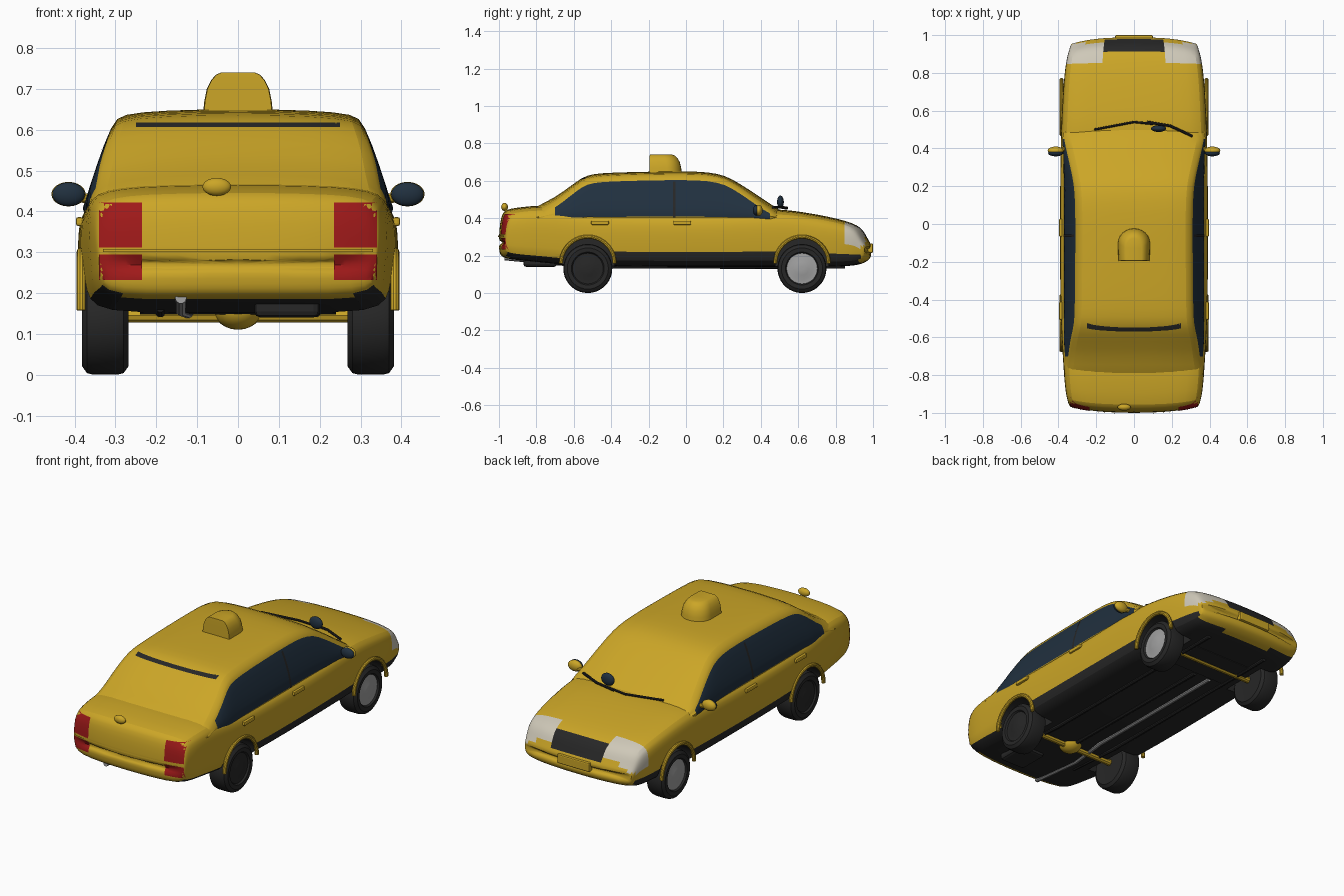
import bpy, bmesh, math
from mathutils import Vector
from mathutils.bvhtree import BVHTree

if "Cube" in bpy.data.objects:
    bpy.data.objects.remove(bpy.data.objects["Cube"])

def material(name, col):
    m = bpy.data.materials.new(name)
    m.diffuse_color = (*col, 1)
    m.use_nodes = True
    m.node_tree.nodes["Principled BSDF"].inputs["Base Color"].default_value = m.diffuse_color
    return m

YELLOW = material("yellow_paint", (0.60, 0.38, 0.02))
BLACK = material("black_trim", (0.02, 0.02, 0.02))
GLASS = material("dark_glass", (0.015, 0.03, 0.05))
RED = material("red_lens", (0.35, 0.01, 0.01))
WHITE = material("lamp_lens", (0.62, 0.58, 0.48))
GREY = material("hub_grey", (0.35, 0.35, 0.35))

def activate(ob):
    bpy.ops.object.select_all(action='DESELECT')
    ob.select_set(True)
    bpy.context.view_layer.objects.active = ob

def make(name, verts, faces, mats, pick=None, angle=35):
    me = bpy.data.meshes.new(name)
    me.from_pydata(verts, [], faces)
    for m in mats:
        me.materials.append(m)
    if pick:
        for p in me.polygons:
            p.material_index = pick(p.center)
    bm = bmesh.new()
    bm.from_mesh(me)
    bmesh.ops.recalc_face_normals(bm, faces=bm.faces)
    bm.to_mesh(me)
    bm.free()
    ob = bpy.data.objects.new(name, me)
    bpy.context.collection.objects.link(ob)
    activate(ob)
    bpy.ops.object.shade_smooth_by_angle(angle=math.radians(angle))
    return ob

def loft(name, rings, mats, pick=None, angle=35):
    n = len(rings[0])
    faces = [(i*n+j, i*n+(j+1) % n, (i+1)*n+(j+1) % n, (i+1)*n+j)
             for i in range(len(rings)-1) for j in range(n)]
    faces += [tuple(range(n)), tuple(range((len(rings)-1)*n, len(rings)*n))]
    return make(name, [v for r in rings for v in r], faces, mats, pick, angle)

def mirror_ring(half):
    return half + [(-x, y, z) for x, y, z in half[-2:0:-1]]

def tube(name, pts, r, mat, n=10):
    pts = [Vector(p) for p in pts]
    rings = []
    for i, p in enumerate(pts):
        q = (pts[min(i+1, len(pts)-1)] - pts[max(i-1, 0)]).to_track_quat('Z', 'Y')
        rings.append([p + q @ Vector((r*math.cos(a*math.tau/n), r*math.sin(a*math.tau/n), 0)) for a in range(n)])
    return loft(name, rings, [mat])

def lathe_x(name, cx, cy, cz, prof, mats, pick=None, n=36):
    return loft(name, [[(cx+x, cy+r*math.cos(a*math.tau/n), cz+r*math.sin(a*math.tau/n)) for a in range(n)]
                       for x, r in prof], mats, pick)

def ball(name, loc, s, mat):
    bpy.ops.mesh.primitive_uv_sphere_add(segments=20, ring_count=12, location=loc)
    ob = bpy.context.object
    ob.name, ob.scale = name, s
    ob.data.materials.append(mat)
    bpy.ops.object.shade_smooth()

def box(name, loc, dims, mat, bevel=0.006):
    bpy.ops.mesh.primitive_cube_add(size=1, location=loc)
    ob = bpy.context.object
    ob.name, ob.scale = name, dims
    bpy.ops.object.transform_apply(location=False, rotation=False)
    ob.data.materials.append(mat)
    md = ob.modifiers.new("bevel", 'BEVEL')
    md.width, md.segments = bevel, 2

def smooth(ob):
    activate(ob)
    ob.modifiers.new("subd", 'SUBSURF').levels = 1
    bpy.ops.object.modifier_apply(modifier="subd")
    bm = bmesh.new()
    bm.from_mesh(ob.data)
    tree = BVHTree.FromBMesh(bm)
    bm.free()
    return tree

def decal(name, tree, start, u, v, ray, mat, lift=0.003, nu=8, nv=5):
    # thin panel projected on to a surface
    ray, verts = Vector(ray), []
    for j in range(nv+1):
        for i in range(nu+1):
            o = Vector(start) + Vector(u)*(i/nu) + Vector(v)*(j/nv)
            hit = tree.ray_cast(o, ray)[0]
            verts.append((hit if hit else o + ray*0.25) - ray*lift)
    w = nu+1
    make(name, verts, [(j*w+i, j*w+i+1, (j+1)*w+i+1, (j+1)*w+i) for j in range(nv) for i in range(nu)], [mat])

# lower body: y, half width, bottom z, top z
SECT = [(-1.003, .335, .262, .275), (-1, .337, .235, .31), (-.997, .342, .21, .37), (-.985, .348, .195, .425),
        (-.965, .353, .185, .448), (-.9, .364, .175, .458), (-.78, .372, .165, .472), (-.65, .38, .15, .46),
        (-.5, .388, .145, .44), (-.25, .392, .14, .435), (.1, .392, .14, .435), (.38, .389, .14, .445),
        (.5, .386, .14, .45), (.62, .38, .14, .435), (.76, .372, .14, .41), (.86, .36, .143, .385),
        (.92, .351, .15, .362), (.95, .345, .16, .335), (.968, .34, .17, .30), (.982, .335, .18, .275),
        (.99, .33, .195, .262), (.992, .325, .222, .236)]
HALF = [(0, 0), (.45, 0), (.86, 0), (.97, .1), (.985, .25), (1, .5), (1, .68), (.985, .82),
        (.94, .92), (.78, .97), (.5, .99), (0, 1)]
rings = []
for y, w, zb, zt in SECT:
    bow = math.copysign(.035*min(1, max(0, (abs(y)-.85)/.1)), y)
    rings.append(mirror_ring([(fx*w, y-bow*fx**3, zb+fz*(zt-zb)) for fx, fz in HALF]))

def body_mat(c):
    if c.y > .86 and c.z > .25 and abs(c.x) > .17 and c.y < .962:
        return 2
    if .93 < c.y < .975 and c.z > .25 and abs(c.x) < .17:
        return 1
    return 1 if c.z < .207 and -.96 < c.y < .93 else 0

body = loft("lower_body", rings, [YELLOW, BLACK, WHITE], body_mat)
body_tree = smooth(body)

# cabin: y, roof height
CAB = [(-.86, .42), (-.79, .472), (-.7, .512), (-.62, .572), (-.55, .622), (-.5, .638), (-.4, .645), (-.2, .65),
       (0, .652), (.12, .648), (.21, .63), (.28, .59), (.36, .54), (.45, .478), (.54, .425)]
rings = []
for y, zt in CAB:
    dz = .033 + (.65-zt)*.2
    zg = max(.402, zt-dz)
    side = lambda z: (.378-(z-.40)/.215*.07)*(.965 if y < -.68 else 1)
    zm = (zg+.40)/2
    rings.append(mirror_ring([(0, y, .33), (.36, y, .34), (side(.4), y, .40), (side(zm)+.007, y, zm),
                              (side(zg), y, zg), (side(zg)-.02, y, zt-.4*dz), (side(zg)*.6, y, zt-.1*dz), (0, y, zt)]))

def cabin_mat(c):
    roof = min(.615, .615-(-.52-c.y)*.95, .615-(c.y-.2)*.7)
    return 1 if abs(c.x) > .295 and .39 < c.z < roof - .012 and -.72 < c.y < .42 else 0

cabin = loft("cabin", rings, [YELLOW, GLASS], cabin_mat)
cabin_tree = smooth(cabin)

# wheel arches, wheels, flares
TYRE = [(-.055, .05), (-.057, .11), (-.045, .127), (-.03, .131), (.03, .131), (.045, .127), (.057, .11),
        (.055, .088), (.046, .082), (.046, .06), (.054, .035), (.055, .01)]
for y, end in ((-.525, "rear"), (.62, "front")):
    for s, sd in ((1, "right"), (-1, "left")):
        cut = lathe_x("arch_cutter", s*.35, y, .155, [(-.11, .142), (.11, .142)], [YELLOW, BLACK], lambda c: 1)
        cut.hide_render = True
        activate(body)
        md = body.modifiers.new("arch", 'BOOLEAN')
        md.operation, md.solver, md.object = 'DIFFERENCE', 'EXACT', cut
        bpy.ops.object.modifier_apply(modifier="arch")
        bpy.data.objects.remove(cut)
        hub = lambda c: 1 if abs(c.x) > .36 and math.hypot(c.y-y, c.z-.131) < .08 and end == "front" else 0
        lathe_x(f"{end}_{sd}_wheel", s*.325, y, .131, [(s*x, r) for x, r in TYRE], [BLACK, GREY], hub)
        tube(f"{end}_{sd}_arch_flare", [(s*.384, y+.143*math.cos(a*math.pi/20), .158+.143*math.sin(a*math.pi/20))
                                        for a in range(21)], .011, YELLOW)
    tube(f"{end}_axle", [(-.3, y, .145), (.3, y, .145)], .018, YELLOW)
activate(body)
bpy.ops.object.shade_smooth_by_angle(angle=math.radians(35))

for s, sd in ((1, "right"), (-1, "left")):
    # tail lamps
    for z, h in ((.232, .062), (.312, .11)):
        decal(f"{sd}_tail_lamp", body_tree, (s*.235, -1.2, z), (s*.105, 0, 0), (0, 0, h), (0, 1, 0), RED)
    # door handles and window pillar
    for y in (-.46, -.02):
        box(f"{sd}_door_handle", (s*.388, y, .375), (.018, .095, .022), YELLOW)
    decal(f"{sd}_door_pillar", cabin_tree, (s*.6, -.07, .405), (0, .014, 0), (0, 0, .19), (-s, 0, 0), BLACK, nu=2)
    # mirrors
    ball(f"{sd}_mirror_shell", (s*.415, .388, .442), (.042, .022, .03), YELLOW)
    ball(f"{sd}_mirror_glass", (s*.415, .376, .442), (.04, .018, .029), GLASS)
    tube(f"{sd}_mirror_arm", [(s*.35, .40, .43), (s*.41, .39, .435)], .012, YELLOW)
    # underbody rails
    tube(f"{sd}_frame_rail", [(s*.19, -.72, .165), (s*.19, -.4, .142), (s*.19, .85, .142)], .012, BLACK)

# rear trim: bumper lip, window seam, trunk knob
decal("rear_bumper_lip", body_tree, (-.33, -1.2, .300), (.66, 0, 0), (0, 0, .008), (0, 1, 0), YELLOW, .005, 16, 2)
decal("rear_window_seam", cabin_tree, (-.25, -1.2, .606), (.5, 0, 0), (0, 0, .012), (0, 1, 0), BLACK, .002, 16, 2)
ball("trunk_knob", (-.052, -.97, .46), (.035, .018, .022), YELLOW)

# front plate and bumper
box("front_plate", (0, .985, .24), (.2, .03, .05), YELLOW)

# roof sign
out = [(.084, -.195), (.086, -.10)] + [(.086*math.cos(a*math.pi/12), -.10+.078*math.sin(a*math.pi/12))
                                       for a in range(1, 12)] + [(-.086, -.10), (-.084, -.195)]
loft("roof_sign", [[(x*k, -.19+(y+.19)*(k*.6+.4), z) for x, y in out]
                   for z, k in ((.635, 1), (.67, .96), (.70, .89), (.722, .76), (.735, .62), (.74, .48))], [YELLOW], angle=50)

# wipers and cowl lamp
tube("left_wiper", [(-.21, .50, .458), (0, .54, .452), (.1, .53, .455)], .006, BLACK)
tube("right_wiper", [(.07, .54, .455), (.19, .52, .458), (.31, .465, .458)], .007, BLACK)
ball("cowl_lamp", (.13, .505, .487), (.04, .018, .034), GLASS)

# underbody: differential, shaft, exhaust
ball("differential", (0, -.525, .16), (.06, .065, .05), YELLOW)
tube("drive_shaft", [(0, -.5, .15), (0, .5, .142)], .014, BLACK)
tube("exhaust_pipe", [(-.14, -.97, .188), (-.14, -.65, .158), (-.1, -.4, .145), (-.1, .5, .142)], .014, GREY)
box("muffler", (.12, -.78, .165), (.16, .18, .05), BLACK, .015)
box("engine_tray", (0, .62, .145), (.36, .22, .02), BLACK)
